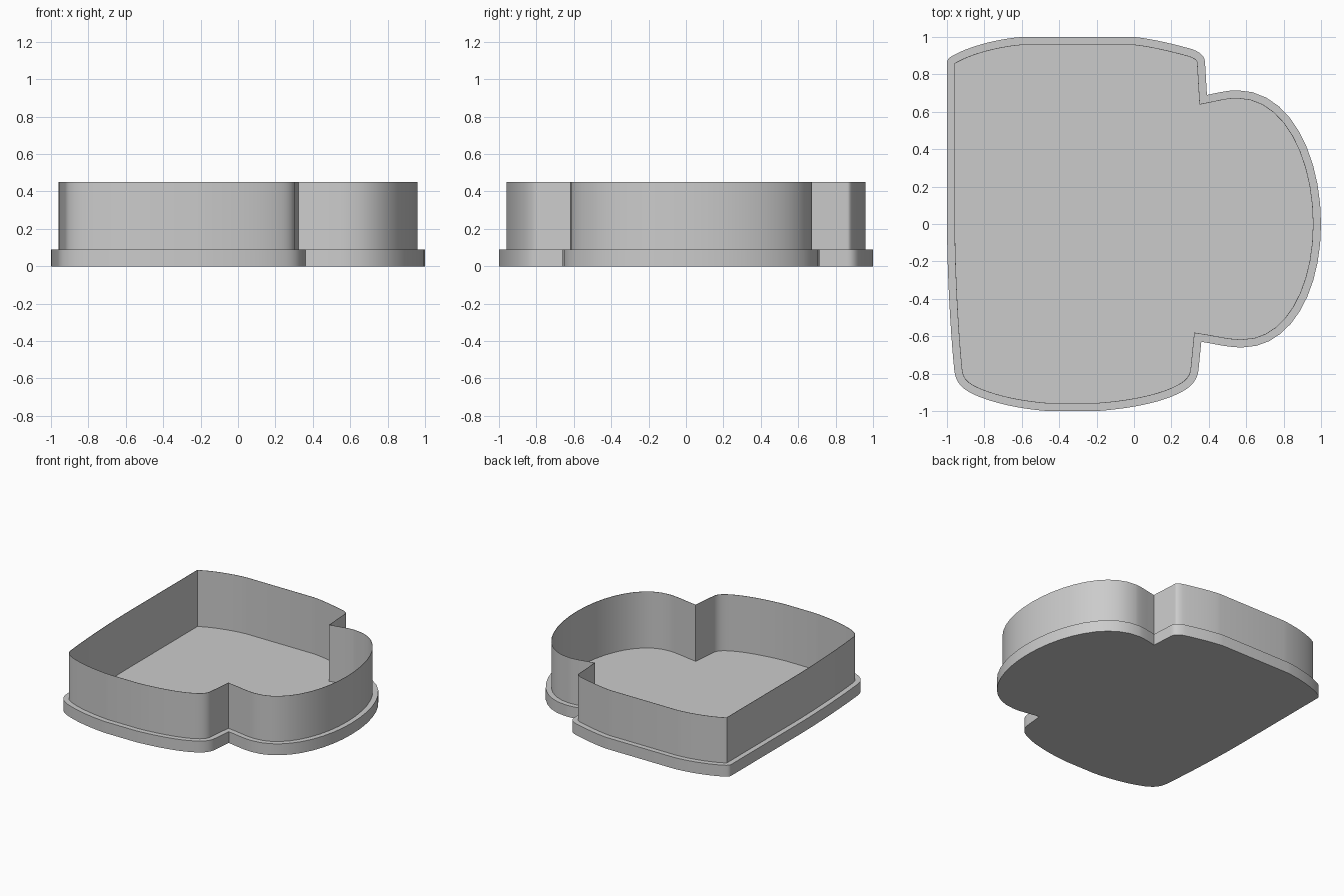
import bpy
import bmesh
import math
from mathutils import Vector

cube = bpy.data.objects.get("Cube")
if cube:
    bpy.data.objects.remove(cube, do_unlink=True)

BASE_HEIGHT = 0.09
WALL_TOP = 0.45
LEDGE = 0.04
SHEET = 0.003
STEPS = 10

# Outline: a single point is a straight run, three points are a cubic curve
START = (-1, .86)
OUTLINE = [
    [(-1, .02)],
    [(-1, -.25), (-.98, -.6), (-.96, -.79)],
    [(-.95, -.85), (-.92, -.88), (-.86, -.91)],
    [(-.75, -.96), (-.6, -.99), (-.46, -1)],
    [(-.2, -1)],
    [(-.05, -.99), (.14, -.96), (.25, -.9)],
    [(.31, -.87), (.34, -.83), (.345, -.78)],
    [(.36, -.63)],
    [(.43, -.64), (.5, -.66), (.58, -.66)],
    [(.84, -.66), (1, -.36), (1, 0)],
    [(1, .36), (.84, .715), (.55, .715)],
    [(.5, .715), (.44, .7), (.39, .69)],
    [(.38, .86)],
    [(.38, .9), (.35, .92), (.31, .935)],
    [(.22, .96), (.1, .99), (0, 1)],
    [(-.6, 1)],
    [(-.72, .99), (-.84, .96), (-.93, .92)],
    [(-.97, .9), (-1, .89), START],
]


def trace(start, segments):
    """Sample the outline into a closed, anticlockwise list of points."""
    points = [Vector(start)]
    for segment in segments:
        if len(segment) == 1:
            points.append(Vector(segment[0]))
            continue
        a = points[-1].copy()
        b, c, d = (Vector(p) for p in segment)
        for i in range(1, STEPS + 1):
            t = i / STEPS
            s = 1 - t
            points.append(a * s**3 + b * 3 * s * s * t + c * 3 * s * t * t + d * t**3)
    return points[:-1]


def inset(points, distance):
    """Move every point inward along its mitred normal."""
    result = []
    for i, p in enumerate(points):
        before = (p - points[i - 1]).normalized()
        after = (points[(i + 1) % len(points)] - p).normalized()
        n1 = Vector((-before.y, before.x))
        n2 = Vector((-after.y, after.x))
        result.append(p + (n1 + n2) * distance / (1 + n1.dot(n2)))
    return result


def build(name, rings, material, cap_first=False, cap_last=False, closed=False):
    """Bridge a stack of (points, height) rings into one object."""
    bm = bmesh.new()
    loops = [[bm.verts.new((p.x, p.y, z)) for p in pts] for pts, z in rings]
    pairs = list(zip(loops, loops[1:]))
    if closed:
        pairs.append((loops[-1], loops[0]))
    for low, high in pairs:
        for i in range(len(low)):
            j = (i + 1) % len(low)
            bm.faces.new((low[i], low[j], high[j], high[i]))
    if cap_first:
        bm.faces.new(list(reversed(loops[0])))
    if cap_last:
        bm.faces.new(loops[-1])
    mesh = bpy.data.meshes.new(name)
    bm.to_mesh(mesh)
    bm.free()
    mesh.materials.append(material)
    obj = bpy.data.objects.new(name, mesh)
    bpy.context.collection.objects.link(obj)
    bpy.ops.object.select_all(action="DESELECT")
    obj.select_set(True)
    bpy.context.view_layer.objects.active = obj
    bpy.ops.object.shade_smooth_by_angle(angle=math.radians(30))
    return obj


grey = bpy.data.materials.new("plain_grey")
grey.use_nodes = True
colour = (0.6, 0.6, 0.6, 1)
grey.diffuse_color = colour
grey.node_tree.nodes["Principled BSDF"].inputs["Base Color"].default_value = colour

outer = trace(START, OUTLINE)
wall_outer = inset(outer, LEDGE)
wall_inner = inset(outer, LEDGE + SHEET)

# Base tray: closed underside, raised rim and recessed floor
build("base_tray", [(outer, 0), (outer, BASE_HEIGHT), (wall_inner, BASE_HEIGHT),
                    (wall_inner, SHEET)], grey, cap_first=True, cap_last=True)

# Thin upright wall standing on the inner edge of the rim
build("cutting_wall", [(wall_outer, BASE_HEIGHT), (wall_outer, WALL_TOP),
                       (wall_inner, WALL_TOP), (wall_inner, BASE_HEIGHT)],
      grey, closed=True)
